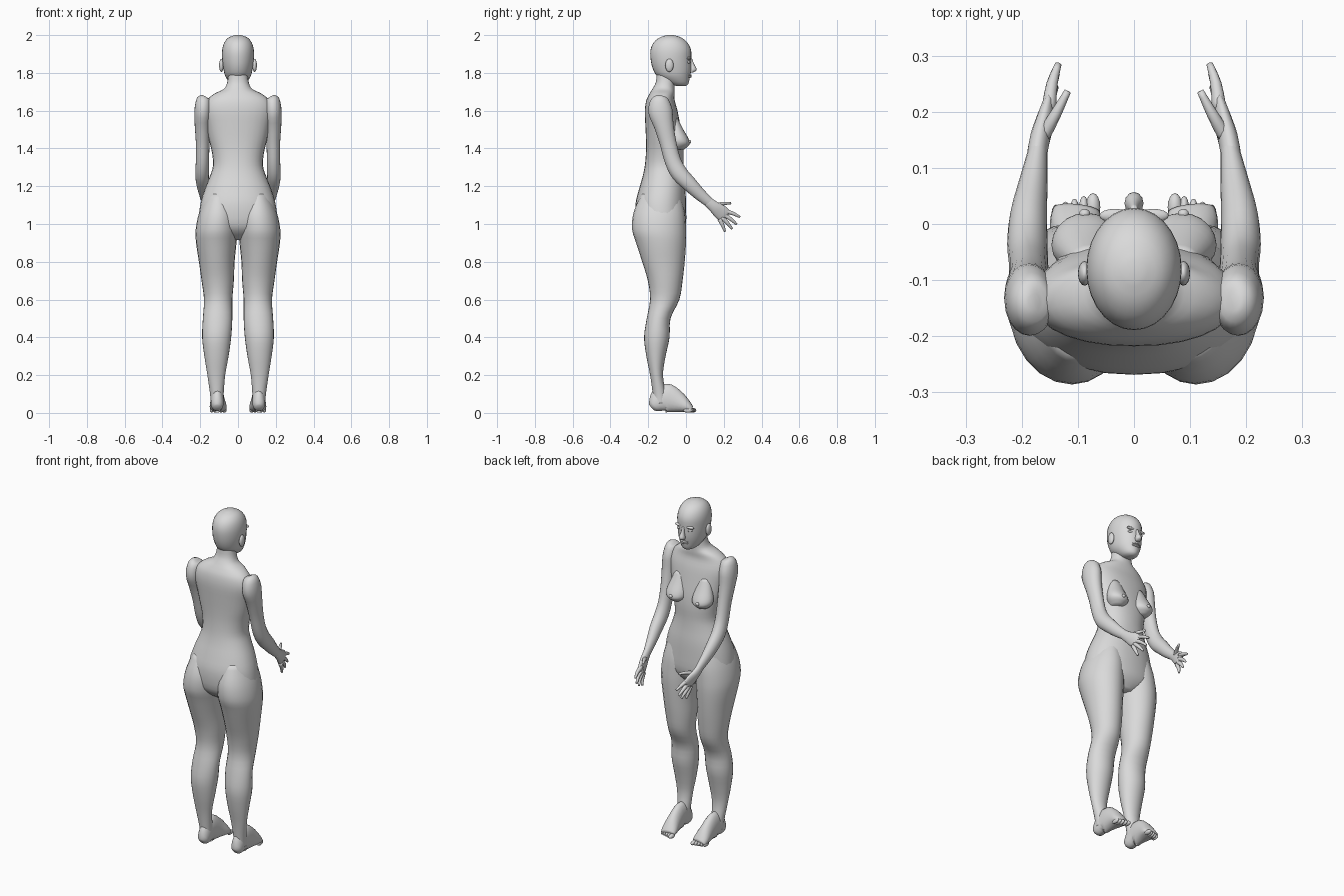
import bpy, bmesh, math
from mathutils import Vector

skin = bpy.data.materials.new("plain grey")
skin.diffuse_color = (0.7, 0.7, 0.7, 1)


def finish(name, bm, mirror):
    bmesh.ops.recalc_face_normals(bm, faces=bm.faces)
    me = bpy.data.meshes.new(name)
    bm.to_mesh(me)
    bm.free()
    me.materials.append(skin)
    me.shade_smooth()
    ob = bpy.data.objects.new(name, me)
    bpy.context.collection.objects.link(ob)
    if mirror:
        ob.modifiers.new("mirror", 'MIRROR').use_mirror_merge = False
    return ob


def catmull(rings, steps):
    """Smoothly interpolate ring values (x, y, z, ru, rv)."""
    out = []
    for i in range(len(rings) - 1):
        p0, p1 = rings[max(i - 1, 0)], rings[i]
        p2, p3 = rings[i + 1], rings[min(i + 2, len(rings) - 1)]
        for s in range(steps):
            t = s / steps
            out.append([0.5 * (2 * b + (c - a) * t + (2 * a - 5 * b + 4 * c - d) * t * t
                               + (3 * b - a - 3 * c + d) * t ** 3)
                        for a, b, c, d in zip(p0, p1, p2, p3)])
    out.append(list(rings[-1]))
    return out


def loft(name, rings, mirror=False, flat=False, n=20, steps=3, power=2.0):
    """Skin elliptical rings; flat keeps every ring horizontal."""
    pts = catmull(rings, steps)
    bm = bmesh.new()
    loops = []
    for i, (x, y, z, ru, rv) in enumerate(pts):
        a, b = pts[max(i - 1, 0)], pts[min(i + 1, len(pts) - 1)]
        t = Vector((0, 0, 1)) if flat else (Vector(b[:3]) - Vector(a[:3])).normalized()
        u = Vector((1, 0, 0))
        u = (u - t * u.dot(t)).normalized()
        v = t.cross(u)
        loop = []
        for k in range(n):
            ang = 2 * math.pi * k / n
            c, s = math.cos(ang), math.sin(ang)
            c = math.copysign(abs(c) ** (2 / power), c)
            s = math.copysign(abs(s) ** (2 / power), s)
            p = Vector((x, y, z)) + u * c * ru + v * s * rv
            p.z = max(p.z, 0)
            loop.append(bm.verts.new(p))
        loops.append(loop)
    for l0, l1 in zip(loops, loops[1:]):
        for k in range(n):
            bm.faces.new((l0[k], l0[(k + 1) % n], l1[(k + 1) % n], l1[k]))
    bm.faces.new(loops[0])
    bm.faces.new(loops[-1])
    return finish(name, bm, mirror)


def box_ring(z, x0, x1, y0, y1):
    return ((x0 + x1) / 2, (y0 + y1) / 2, z, (x1 - x0) / 2, (y1 - y0) / 2)


def mid_ring(z, y0, y1, rx):
    return box_ring(z, -rx, rx, y0, y1)


def ellipsoid(name, c, r, mirror=False):
    bm = bmesh.new()
    bmesh.ops.create_uvsphere(bm, u_segments=16, v_segments=10, radius=1)
    for v in bm.verts:
        v.co = Vector(c) + Vector(a * b for a, b in zip(v.co, r))
    return finish(name, bm, mirror)


# torso with neck
loft("torso", [mid_ring(*r) for r in [
    (1.80, -.155, -.06, .05), (1.75, -.16, -.06, .057), (1.715, -.178, -.06, .075),
    (1.69, -.193, -.06, .125), (1.655, -.21, -.06, .165), (1.60, -.218, -.045, .182),
    (1.52, -.215, -.03, .168), (1.45, -.212, -.018, .155), (1.38, -.212, -.012, .138),
    (1.31, -.218, -.013, .132), (1.25, -.23, -.01, .15), (1.18, -.25, -.003, .178),
    (1.10, -.268, 0, .2), (1.0, -.262, 0, .205), (.95, -.23, -.02, .15),
    (.915, -.18, -.05, .05)]], flat=True, n=28, power=2.2)

# head, nose, mouth, ears
loft("head", [mid_ring(*r) for r in [
    (1.73, -.045, -.005, .015), (1.742, -.09, .012, .04), (1.78, -.15, .021, .066),
    (1.82, -.175, .028, .077), (1.87, -.187, .028, .084), (1.92, -.188, .027, .084),
    (1.96, -.172, .008, .073), (1.987, -.14, -.025, .05), (2.0, -.10, -.065, .015)]],
    flat=True, n=28)
loft("nose", [(0, .02, 1.875, .007, .012), (0, .03, 1.845, .01, .014),
              (0, .037, 1.817, .017, .02), (0, .03, 1.803, .012, .01)], flat=True, n=12)
for z in (1.779, 1.788):
    ellipsoid("lip", (0, .017, z), (.026, .013, .006))
ellipsoid("brow", (.034, .015, 1.877), (.028, .012, .008), True)
ellipsoid("eyelid", (.034, .01, 1.857), (.016, .013, .008), True)
ellipsoid("ear", (.088, -.088, 1.84), (.012, .022, .035), True)

# breasts
loft("breast", [box_ring(*r) for r in [
    (1.56, .05, .11, -.09, -.045), (1.5, .035, .132, -.09, -.014),
    (1.45, .025, .147, -.09, .014), (1.42, .03, .14, -.09, .018),
    (1.395, .055, .115, -.09, -.01)]], True, True)
ellipsoid("nipple", (.088, .018, 1.435), (.01, .009, .01), True)

# legs
loft("leg", [box_ring(*r) for r in [
    (1.16, .04, .165, -.235, -.03), (1.06, .005, .206, -.278, -.006),
    (.97, .002, .224, -.285, 0), (.9, .008, .222, -.264, 0),
    (.8, .018, .207, -.232, -.007), (.7, .022, .193, -.202, -.018),
    (.6, .03, .18, -.19, -.035), (.5, .03, .186, -.208, -.082),
    (.4, .036, .19, -.222, -.087), (.3, .05, .178, -.21, -.108),
    (.2, .068, .162, -.19, -.122), (.1, .076, .148, -.176, -.105),
    (.05, .08, .144, -.172, -.1)]], True, True, n=24)

# feet and toes
loft("foot", [(.11, -.183, .028, .015, .018), (.11, -.168, .04, .032, .04),
              (.11, -.115, .078, .034, .078), (.108, -.05, .06, .038, .06),
              (.105, 0, .035, .045, .035), (.102, .025, .02, .042, .02)], True)
for i in range(5):
    ellipsoid("toe", (.073 + i * .0165, .03 - i * .005, .014),
              (.013 if i == 0 else .009, .025, .013), True)

# arms
loft("arm", [(.178, -.14, 1.677, .012, .015), (.182, -.14, 1.662, .036, .045),
             (.186, -.136, 1.60, .045, .064), (.188, -.117, 1.52, .041, .052),
             (.187, -.095, 1.43, .036, .044), (.188, -.07, 1.335, .035, .043),
             (.19, -.035, 1.268, .036, .044), (.188, .015, 1.215, .033, .04),
             (.18, .07, 1.16, .026, .033), (.172, .125, 1.112, .018, .026),
             (.17, .135, 1.103, .017, .026)], True)

# hands
loft("palm", [(.174, .115, 1.12, .018, .026), (.168, .15, 1.09, .018, .031),
              (.159, .18, 1.066, .016, .039), (.152, .205, 1.045, .012, .038),
              (.149, .213, 1.038, .006, .03)], True, n=16)
fingers = {
    "index_finger": [(.152, .205, 1.07), (.146, .25, 1.055), (.135, .285, 1.037)],
    "middle_finger": [(.152, .2, 1.05), (.148, .238, 1.025), (.138, .268, .998)],
    "ring_finger": [(.153, .19, 1.035), (.15, .22, 1.005), (.14, .244, .974)],
    "little_finger": [(.155, .178, 1.026), (.152, .194, .993), (.145, .206, .96)],
    "thumb": [(.163, .155, 1.095), (.14, .195, 1.108), (.118, .237, 1.11)]}
for name, pts in fingers.items():
    rad = (.013, .01, .006)
    rings = [(*p, r, r) for p, r in zip(pts, rad)]
    loft(name, rings, True, n=10)
